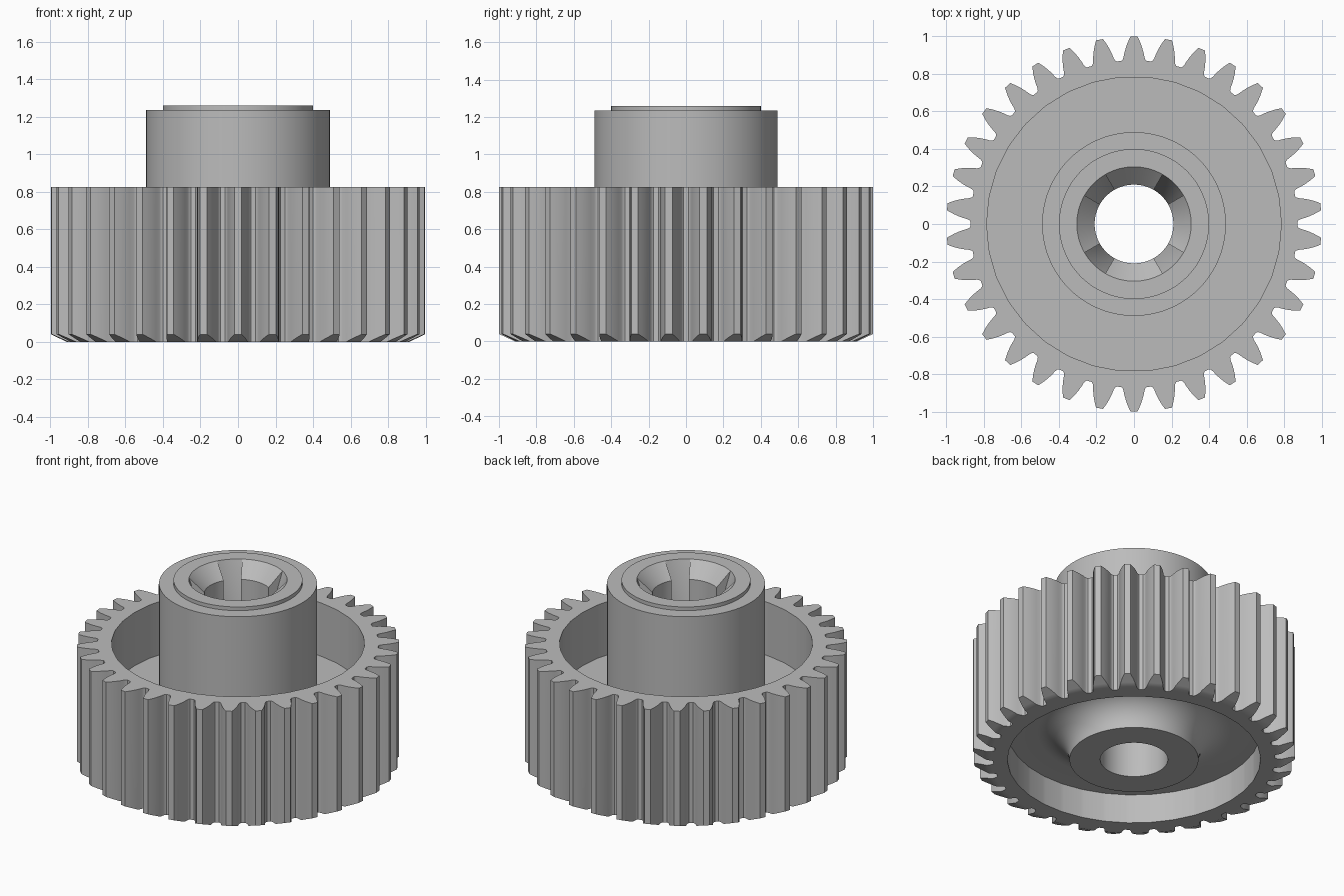
import bpy, bmesh
from math import sin, cos, pi, radians, asin

cube = bpy.data.objects.get("Cube")
if cube:
    bpy.data.objects.remove(cube, do_unlink=True)

grey = bpy.data.materials.new("mid_grey")
grey.use_nodes = True
colour = (0.5, 0.5, 0.5, 1)
grey.diffuse_color = colour
grey.node_tree.nodes["Principled BSDF"].inputs["Base Color"].default_value = colour

HEIGHT, WEB_TOP, WEB_LOW = 0.825, 0.46, 0.2
HUB_TOP, LIP_TOP = 1.235, 1.26
RIM, HUB, LIP, SINK, BORE = 0.785, 0.49, 0.4, 0.305, 0.21
TEETH, ROOT = 34, 0.872


def finish(bm, name):
    """Weld, orient and shade a mesh, then add it to the scene."""
    bmesh.ops.remove_doubles(bm, verts=bm.verts, dist=1e-5)
    flat = [f for f in bm.faces if f.calc_area() < 1e-8]
    bmesh.ops.delete(bm, geom=flat, context='FACES_ONLY')
    bmesh.ops.recalc_face_normals(bm, faces=bm.faces)
    mesh = bpy.data.meshes.new(name)
    bm.to_mesh(mesh)
    bm.free()
    mesh.materials.append(grey)
    ob = bpy.data.objects.new(name, mesh)
    bpy.context.collection.objects.link(ob)
    bpy.ops.object.select_all(action='DESELECT')
    ob.select_set(True)
    bpy.context.view_layer.objects.active = ob
    bpy.ops.object.shade_smooth_by_angle(angle=radians(28))


def polar(r, a, z):
    return (r * cos(a), r * sin(a), z)


def add_face(bm, points):
    bm.faces.new([bm.verts.new(p) for p in points])


# Toothed ring: (radius, half width) up one flank of a tooth
flank = [(ROOT, 0.068), (0.878, 0.061), (0.89, 0.056), (0.915, 0.051),
         (0.94, 0.044), (0.965, 0.035), (0.985, 0.026), (1.0, 0.019)]


def chamfer(r):
    return max(0, (r - 0.915) / 0.085) * 0.04


bm = bmesh.new()
pitch = 2 * pi / TEETH
for i in range(TEETH):
    mid = pi / 2 + i * pitch
    left = [(r, mid - asin(w / r)) for r, w in flank]
    right = [(r, mid + asin(w / r)) for r, w in flank]
    # Outline across one tooth and the gap after it
    gap = [(ROOT, mid + pitch / 2), (ROOT, left[0][1] + pitch)]
    outline = left + right[::-1] + gap
    for (r0, a0), (r1, a1) in zip(outline, outline[1:]):
        add_face(bm, [polar(r0, a0, chamfer(r0)), polar(r1, a1, chamfer(r1)),
                      polar(r1, a1, HEIGHT), polar(r0, a0, HEIGHT)])
    for top in (False, True):
        z = lambda r: HEIGHT if top else chamfer(r)
        # Strips between the two flanks
        for k in range(len(flank) - 1):
            add_face(bm, [polar(r, a, z(r)) for r, a in
                          (left[k], left[k + 1], right[k + 1], right[k])])
        # Flat annulus between the rim and the tooth roots
        base = [left[0], right[0]] + gap
        for (r0, a0), (r1, a1) in zip(base, base[1:]):
            add_face(bm, [polar(RIM, a0, z(0)), polar(r0, a0, z(0)),
                          polar(r1, a1, z(0)), polar(RIM, a1, z(0))])
    # Inner wall of the rim
    base = [left[0], right[0]] + gap
    for (_, a0), (_, a1) in zip(base, base[1:]):
        add_face(bm, [polar(RIM, a0, 0), polar(RIM, a1, 0),
                      polar(RIM, a1, HEIGHT), polar(RIM, a0, HEIGHT)])
finish(bm, "toothed_ring")

# Hub and web: lathed profile with a concave flare under the web
flare = [(LIP + WEB_LOW * (1 - cos(t)), WEB_LOW * sin(t))
         for t in (pi / 2 * k / 10 for k in range(11))]
profile = [(BORE, 0)] + flare + [
    (RIM + 0.002, WEB_LOW), (RIM + 0.002, WEB_TOP), (HUB, WEB_TOP),
    (HUB, HUB_TOP), (LIP, HUB_TOP), (LIP, LIP_TOP), (SINK, LIP_TOP)]

# Countersink with four narrow, steeper pockets on the diagonals
columns = []
for q in range(4):
    for start, end, depth in ((-30, 30, 0.095), (30, 60, 0.32)):
        steps = (end - start) // 3
        columns += [(radians(q * 90 + start + 3 * k), LIP_TOP - depth)
                    for k in range(steps + 1)]
columns.append(columns[0])

bm = bmesh.new()
for (a0, z0), (a1, z1) in zip(columns, columns[1:]):
    if abs(sin((a0 - a1) / 2)) < 1e-6:
        # Radial step between a pocket and the cone
        if z0 != z1:
            add_face(bm, [polar(SINK, a0, LIP_TOP), polar(BORE, a0, z0),
                          polar(BORE, a0, z1)])
        continue
    loop0 = profile + [(BORE, z0), profile[0]]
    loop1 = profile + [(BORE, z1), profile[0]]
    for k in range(len(loop0) - 1):
        add_face(bm, [polar(loop0[k][0], a0, loop0[k][1]),
                      polar(loop0[k + 1][0], a0, loop0[k + 1][1]),
                      polar(loop1[k + 1][0], a1, loop1[k + 1][1]),
                      polar(loop1[k][0], a1, loop1[k][1])])
finish(bm, "hub_and_web")
